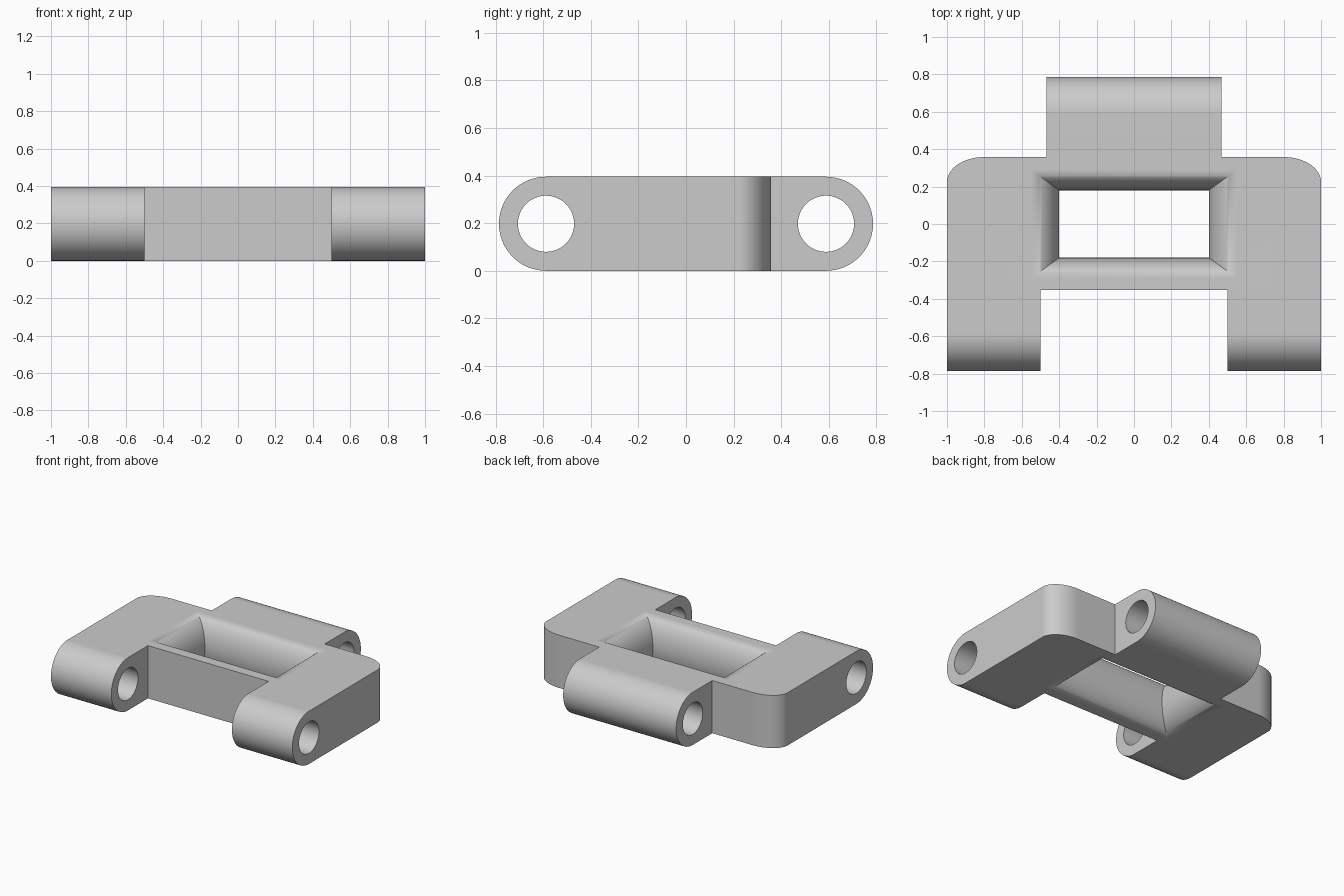
import bpy, bmesh
from math import sin, cos, pi
from mathutils import Vector

cube = bpy.data.objects.get("Cube")
if cube:
    bpy.data.objects.remove(cube)

HEIGHT = 0.395
MID = HEIGHT / 2
PIN_Y = 0.588
BORE = 0.118

grey = bpy.data.materials.new("plain_grey")
grey.use_nodes = True
colour = (0.6, 0.6, 0.6, 1)
grey.diffuse_color = colour
grey.node_tree.nodes["Principled BSDF"].inputs["Base Color"].default_value = colour


def arc(cx, cy, rx, ry, start, end, steps):
    """Points along an elliptical arc."""
    angles = [start + (end - start) * i / steps for i in range(steps + 1)]
    return [(cx + rx * cos(a), cy + ry * sin(a)) for a in angles]


def pierced_solid(name, outer, holes):
    """Solid between two outer loops, pierced by a stack of hole loops."""
    bm = bmesh.new()

    def skin(loops):
        rings = [[bm.verts.new(p) for p in loop] for loop in loops]
        for low, high in zip(rings, rings[1:]):
            for i in range(len(low)):
                j = (i + 1) % len(low)
                bm.faces.new((low[i], low[j], high[j], high[i]))
        return rings

    outside, inside = skin(outer), skin(holes)
    # Cap both ends around the opening
    for end in (0, -1):
        edges = []
        for ring in (outside[end], inside[end]):
            edges += [bm.edges.get((ring[i - 1], ring[i])) for i in range(len(ring))]
        bmesh.ops.triangle_fill(bm, edges=edges, use_beauty=True)
    bmesh.ops.recalc_face_normals(bm, faces=bm.faces[:])
    mesh = bpy.data.meshes.new(name)
    bm.to_mesh(mesh)
    bm.free()
    mesh.materials.append(grey)
    obj = bpy.data.objects.new(name, mesh)
    bpy.context.collection.objects.link(obj)
    bpy.ops.object.select_all(action="DESELECT")
    obj.select_set(True)
    bpy.context.view_layer.objects.active = obj
    bpy.ops.object.shade_smooth_by_angle(angle=pi / 6)
    weighted = obj.modifiers.new("weighted_normals", "WEIGHTED_NORMAL")
    weighted.keep_sharp = True
    return obj


def hinge(name, x0, x1, base, side):
    """Round-ended knuckle along x with a pin bore; side is its y direction."""
    outline = [(base, 0)] + arc(PIN_Y, MID, MID, MID, -pi / 2, pi / 2, 32) + [(base, HEIGHT)]
    bore = arc(PIN_Y, MID, BORE, BORE, 0, 2 * pi, 48)[:-1]

    def place(points):
        return [[Vector((x, side * y, z)) for y, z in points] for x in (x0, x1)]

    return pierced_solid(name, place(outline), place(bore))


# Body plate with rounded back corners
plan = [(-1, -0.352), (1, -0.352)]
plan += arc(0.8, 0.225, 0.2, 0.133, 0, pi / 2, 16)
plan += arc(-0.8, 0.225, 0.2, 0.133, pi / 2, pi, 16)
plate = [[(x, y, z) for x, y in plan] for z in (0, HEIGHT)]

# Window whose walls bulge inwards, narrowest at mid height
window = []
STEPS = 32
for i in range(STEPS + 1):
    a = -pi / 2 + pi * i / STEPS
    w = 0.4 + 0.15 * (1 - cos(a))
    d = 0.18 + 0.11 * (1 - cos(a))
    z = MID + MID * sin(a)
    window.append([(-w, -d, z), (w, -d, z), (w, d, z), (-w, d, z)])
pierced_solid("link_body", plate, window)

# Two front knuckles and one wide back knuckle
hinge("left_front_knuckle", 0.5, 1, 0.352, -1)
hinge("right_front_knuckle", -1, -0.5, 0.352, -1)
hinge("back_knuckle", -0.468, 0.468, 0.358, 1)
